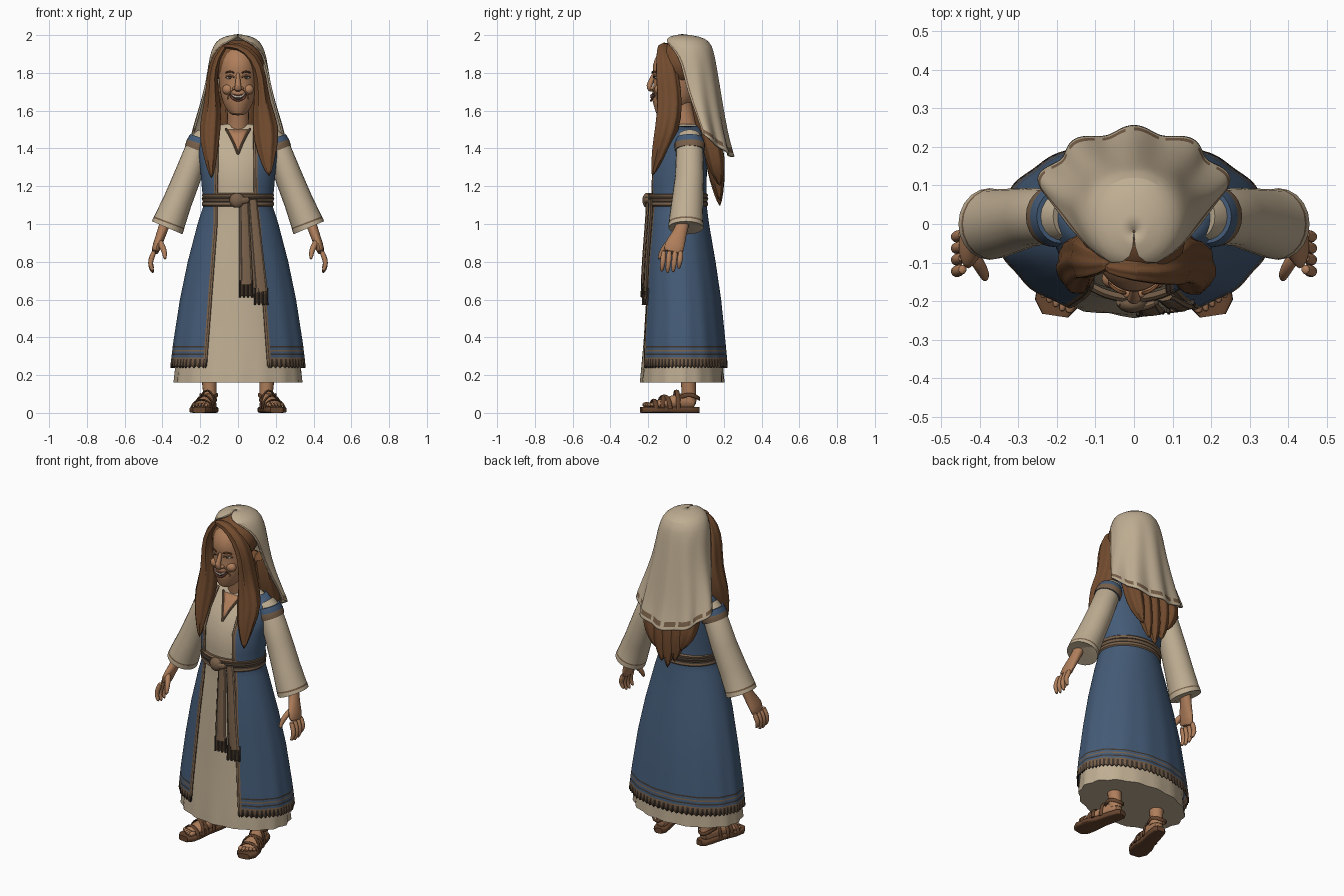
import bpy, bmesh, math
from mathutils import Vector as V
from math import sin, cos, pi, asin

COL = {"cream": (.52, .42, .29), "blue": (.058, .105, .185), "hair": (.17, .072, .028),
       "skin": (.43, .21, .105), "trim": (.19, .118, .068), "dark": (.05, .036, .027),
       "leather": (.13, .058, .027), "white": (.62, .54, .45), "lip": (.24, .085, .055)}
MAT = {}
for k, c in COL.items():
    MAT[k] = bpy.data.materials.new(k)
    MAT[k].diffuse_color = (*c, 1)


def build(name, rings, cols, closed=True, rule=None, thick=0, sub=0):
    """Skin a list of equal-length point rings; rule(i, j) picks the colour index."""
    cols = [cols] if isinstance(cols, str) else cols
    bm = bmesh.new()
    vs = [[bm.verts.new(p) for p in r] for r in rings]
    n = len(rings[0])
    for i in range(len(rings) - 1):
        for j in range(n if closed else n - 1):
            k = (j + 1) % n
            f = bm.faces.new((vs[i][j], vs[i][k], vs[i + 1][k], vs[i + 1][j]))
            f.material_index = rule(i, j) if rule else 0
    if closed:
        bm.faces.new(vs[0][::-1])
        bm.faces.new(vs[-1])
    bmesh.ops.recalc_face_normals(bm, faces=bm.faces)
    me = bpy.data.meshes.new(name)
    bm.to_mesh(me)
    bm.free()
    for c in cols:
        me.materials.append(MAT[c])
    ob = bpy.data.objects.new(name, me)
    bpy.context.collection.objects.link(ob)
    if sub:
        ob.modifiers.new("smooth", "SUBSURF").levels = sub
        ob.modifiers["smooth"].render_levels = sub
    if thick:
        m = ob.modifiers.new("cloth", "SOLIDIFY")
        m.thickness, m.offset = thick, 0
    return ob


def sweep(name, pts, rad, cols, n=12, ref=(0, 1, 0), ridge=0, k=6, ex=2, **kw):
    """Tube through pts with an elliptical (or squarer) section."""
    pts, rings = [V(p) for p in pts], []
    rad = [rad] * len(pts) if isinstance(rad[0], (int, float)) else rad
    for i, p in enumerate(pts):
        d = (pts[min(i + 1, len(pts) - 1)] - pts[max(i - 1, 0)]).normalized()
        u = (V(ref) - d * d.dot(V(ref))).normalized()
        w = d.cross(u)
        ring = []
        for j in range(n):
            a = 2 * pi * j / n
            m = 1 + ridge * cos(k * a)
            c, s = [math.copysign(abs(q) ** (2 / ex), q) for q in (cos(a), sin(a))]
            ring.append(p + u * rad[i][0] * m * c + w * rad[i][1] * m * s)
        rings.append(ring)
    return build(name, rings, cols, **kw)


def ball(name, c, r, col):
    rows = [(sin(pi * i / 10), cos(pi * i / 10)) for i in range(1, 10)]
    return build(name, [[V((c[0] + r[0] * s * cos(pi * j / 8), c[1] + r[1] * s * sin(pi * j / 8),
                            c[2] + r[2] * h)) for j in range(16)] for s, h in rows], col)


def at(prof, z):
    for a, b in zip(prof, prof[1:]):
        if z <= b[0]:
            t = max(0, (z - a[0]) / (b[0] - a[0]))
            return [p + (q - p) * t for p, q in zip(a[1:], b[1:])]
    return prof[-1][1:]


def ell(z, rx, cy, ry, n=64, fold=0, k=16):
    return [V((rx * (1 + fold * cos(k * t)) * sin(t), cy - ry * (1 + fold * cos(k * t)) * cos(t), z))
            for t in (2 * pi * j / n for j in range(n))]


def front(prof, x, z, off=0):
    rx, cy, ry = at(prof, z)
    return V((x, cy - ry * math.sqrt(max(.02, 1 - (x / rx) ** 2)) - off, z))


# Robe profiles: z, half width, centre y, half depth
coat = [(.25, .352, -.012, .23), (.37, .338, -.015, .222), (.6, .303, -.02, .203), (.8, .262, -.03, .183),
        (1.0, .21, -.04, .158), (1.1, .178, -.043, .148), (1.2, .188, -.045, .15), (1.32, .198, -.04, .147),
        (1.42, .215, -.01, .12), (1.48, .205, .015, .095), (1.515, .16, .02, .075)]
tunic = [(.16, .335, -.02, .22), (.25, .33, -.02, .215)] + \
        [(z, a - .012, c, b - .012) for z, a, c, b in coat[1:]] + [(1.53, .07, .015, .055)]
build("tunic", [ell(*r, fold=.02 if i == 0 else .005 if i == 1 else 0) for i, r in enumerate(tunic)], "cream")

# Open coat with trimmed edges, hem stripes and fringe
edge = [(.25, -.165, .155), (1.0, -.11, .1), (1.12, -.11, .085), (1.54, -.1, .08)]
zs = [.25, .285, .293, .305, .313, .325, .333, .345, .353, .365, .45, .6, .7, .8, .9, 1, 1.06,
      1.1, 1.2, 1.32, 1.42, 1.48, 1.515]
rings, NC = [], 120
for i, z in enumerate(zs):
    rx, cy, ry = at(coat, z)
    xl, xr = at(edge, z)
    t1, t2 = asin(xr / rx), 2 * pi + asin(xl / rx)
    e = [0, .009 / rx, .013 / rx, .022 / rx]
    ts = [t1 + q for q in e] + [t1 + e[3] + (t2 - t1 - 2 * e[3]) * j / NC for j in range(1, NC)] \
        + [t2 - q for q in e[::-1]]
    f = .012 * max(0, 1 - z)
    rings.append([V((rx * (1 + f * cos(15 * t)) * sin(t), cy - ry * (1 + f * cos(15 * t)) * cos(t),
                     z - (.012 * (j % 2) if i == 0 else 0))) for j, t in enumerate(ts)])


def coat_rule(i, j):
    if i == 0:
        return 1 + j % 2
    if j < 3 or j >= NC + 3:
        return 2 if j in (1, NC + 4) else 1
    return (0 if i % 2 == 0 else 1 if i in (1, 5) else 2) if i < 9 else 0


build("coat", rings, ["blue", "trim", "dark"], closed=False, rule=coat_rule, thick=.008)

# Neck opening
build("neck_skin", [[front(tunic, w * q, z, .005) for q in (-1, -.5, 0, .5, 1)]
                    for z, w in ((1.375, .003), (1.43, .02), (1.47, .038), (1.5, .055))],
      "skin", closed=False, thick=.004)
for s in (1, -1):
    sweep("collar_trim", [front(tunic, s * x, z, .006) for z, x in ((1.37, .0), (1.43, .024), (1.47, .044), (1.505, .065))],
          (.006, .006), "trim", n=8)

# Sash, knot and hanging tails
sz = [1.092, 1.1, 1.112, 1.12, 1.134, 1.142, 1.155, 1.163]
build("sash", [ell(z, .183 + b, -.043, .152 + b) for z, b in zip(sz, (0, .008, .008, .003, .01, .004, .008, 0))],
      ["trim", "dark"], rule=lambda i, j: int(i in (2, 4)))
ball("sash_knot", (-.005, -.205, 1.125), (.04, .026, .04), "trim")
sweep("sash_loop", [(-.05, -.2, 1.14), (.0, -.225, 1.12), (.07, -.2, 1.13)], (.02, .012), "trim", ref=(0, 0, 1), sub=1)
for x0, x1, zb in ((.03, .042, .68), (.075, .12, .64)):
    zz = [1.13 - (1.13 - zb) * i / 6 for i in range(7)]
    xs = [x0 + (x1 - x0) * i / 6 for i in range(7)]
    sweep("sash_tail", [front(tunic, x, z, .022) for x, z in zip(xs, zz)],
          [(.024 + .002 * i, .012) for i in range(7)], ["trim", "dark"], n=24, ref=(1, 0, 0),
          ridge=.05, k=8, rule=lambda i, j: int(j % 6 == 2))
    for q in range(-3, 4):
        x = x1 + q * .0105
        sweep("tail_fringe", [front(tunic, x, zb + .02, .024), front(tunic, x * 1.02, zb - .06 - .008 * (q % 2), .024)],
              (.006, .008), "dark" if q % 2 else "trim", n=6, ref=(1, 0, 0))

# Arms, hands, legs and sandals on both sides
for s in (1, -1):
    def M(pts):
        return [(s * p[0], p[1], p[2]) for p in pts]
    sweep("sleeve", M([(.17, .02, 1.47), (.2, .02, 1.43), (.268, .018, 1.25), (.32, .008, 1.12), (.36, 0, 1.02),
                       (.364, 0, 1.01), (.367, 0, 1.002), (.375, 0, .98), (.37, 0, .995), (.35, 0, 1.05)]),
          [(.055, .05), (.07, .066), (.076, .073), (.084, .077), (.09, .085), (.091, .086), (.092, .087), (.093, .088),
           (.084, .079), (.06, .055)], ["cream", "trim"], n=20, rule=lambda i, j: int(i == 5))
    sweep("armhole_band", M([(.19, .02, 1.455), (.2, .02, 1.425), (.207, .02, 1.405), (.213, .02, 1.39)]),
          [(.07, .066), (.08, .074), (.08, .074), (.078, .073)], ["blue", "trim"], n=24, rule=lambda i, j: int(i > 0))
    sweep("forearm_and_palm", M([(.365, 0, 1.07), (.395, -.022, .98), (.41, -.04, .935), (.428, -.06, .89), (.442, -.072, .84)]),
          [(.034, .03), (.034, .028), (.042, .026), (.055, .024), (.054, .02)], "skin", n=16, sub=1)
    for q in range(4):
        y, l = -.117 + .03 * q, (.008, 0, .004, .022)[q]
        sweep("finger", M([(.44, y, .865), (.462, y - .004, .81), (.465, y - .008, .775 + l), (.448, y - .012, .738 + l)]),
              [(.016, .015), (.015, .015), (.014, .013), (.009, .009)], "skin", n=10, sub=1)
    sweep("thumb", M([(.42, -.075, .915), (.4, -.11, .88), (.388, -.13, .85), (.386, -.145, .81)]),
          [(.018, .02), (.017, .017), (.015, .015), (.008, .008)], "skin", n=10, sub=1)
    # Leg, foot and toes
    sweep("leg", M([(.155, .01, .35), (.153, .01, .2), (.15, .015, .12), (.148, .015, .06)]),
          [(.05, .048), (.042, .042), (.038, .036), (.04, .036)], "skin", n=16)
    sweep("foot", M([(.143, .055, .05), (.15, .0, .065), (.17, -.08, .055), (.188, -.15, .044), (.198, -.195, .038)]),
          [(.03, .03), (.037, .05), (.04, .036), (.047, .024), (.047, .014)], "skin", n=16, ref=(1, 0, 0), sub=1)
    sweep("sole", M([(.138, .068, .016), (.141, .05, .016), (.153, .0, .016), (.172, -.08, .016), (.19, -.15, .016),
                     (.2, -.205, .016), (.205, -.238, .016)]),
          [(.022, .016), (.038, .016), (.043, .016), (.045, .016), (.058, .016), (.058, .016), (.034, .016)],
          "leather", n=20, ref=(1, 0, 0), ex=5)
    for q in range(5):
        o, l = -.038 + .019 * q, (.045, .045, .038, .03, .02)[q]
        bx, by, r = .196 + .97 * o, -.18 + .23 * o, .015 if q == 0 else .011
        sweep("toe", M([(bx, by, .042), (bx + .12 * l, by - .5 * l, .046), (bx + .24 * l, by - .97 * l, .04)]),
              [(r, r), (r, r), (r * .6, r * .7)], "skin", n=10, ref=(1, 0, 0), sub=1)
    for x, y, w, h, lean in ((.193, -.17, .054, .05, 0), (.18, -.115, .05, .072, .02), (.18, -.115, .05, .072, -.02),
                             (.163, -.05, .045, .098, .0)):
        arc = [pi * i / 10 for i in range(11)]
        sweep("strap", M([(x + w * cos(a), y + (.23 * w + lean) * cos(a), .02 + h * sin(a)) for a in arc]),
              (.012, .005), "leather", n=8, ref=(.23 * s, -.97, 0))
    sweep("heel_strap", M([(.155 + .045 * cos(a), .015 + .055 * sin(a), .075 + .02 * cos(a) ** 2) for a in
                           (-.9 + (pi + 1.8) * i / 14 for i in range(15))]), (.011, .005), "leather", n=8, ref=(0, 0, 1))

# Head and neck
head = [(1.575, .025, -.11, .03), (1.585, .045, -.1, .06), (1.61, .065, -.085, .08), (1.65, .083, -.07, .11),
        (1.7, .096, -.06, .118), (1.775, .103, -.05, .118), (1.81, .104, -.05, .13), (1.87, .102, -.045, .127),
        (1.92, .085, -.045, .092), (1.95, .05, -.045, .05)]
build("head", [ell(*r, n=32) for r in head], "skin", sub=1)
sweep("neck", [(0, .015, 1.44), (0, .0, 1.52), (0, -.035, 1.66)], [(.066, .07), (.055, .056), (.06, .06)], "skin", n=20)
sweep("nose", [(0, -.165, 1.805), (0, -.18, 1.765), (0, -.197, 1.73), (0, -.192, 1.712), (0, -.17, 1.708)],
      [(.012, .01), (.013, .012), (.018, .018), (.016, .02), (.01, .014)], "skin", sub=1)
for s in (1, -1):
    ball("nostril", (s * .018, -.178, 1.718), (.011, .014, .01), "skin")
    ball("cheek", (s * .052, -.142, 1.712), (.032, .026, .028), "skin")
    ball("eye", front(head, s * .043, 1.775, -.005), (.019, .012, .0085), "white")
    ball("iris", front(head, s * .042, 1.776, .004), (.008, .005, .008), "dark")
    for nm, z, r, c in (("eyelid", 1.781, .005, "skin"), ("lash", 1.777, .0025, "dark"), ("eyebrow", 1.802, .005, "hair")):
        sweep(nm, [front(head, s * x, z + dz, .006) for x, dz in ((.018, -.004), (.035, .006), (.052, .006), (.068, -.004))],
              (r, r), c, n=8, sub=1)
    sweep("smile_line", [front(head, s * x, z, .001) for x, z in ((.026, 1.715), (.05, 1.69), (.056, 1.66))],
          (.004, .004), "skin", n=8)
smile = (-.047, -.03, -.015, 0, .015, .03, .047)
for nm, z, lift, r, off, c in (("mouth", 1.668, 9, .011, .0, "dark"), ("teeth", 1.672, 9, .007, .006, "white"),
                               ("upper_lip", 1.681, 5, .005, .006, "lip"), ("lower_lip", 1.652, 15, .006, .006, "lip")):
    q = .82 if nm == "teeth" else 1
    sweep(nm, [front(head, x * q, z + lift * x * x, off) for x in smile], (.006, r), c, n=8, sub=1)

# Hair: cap, framing locks and long back locks
ball("hair_cap", (0, -.025, 1.85), (.137, .125, .128), "hair")
sweep("hair_right", [(-.085, -.105, 1.94), (0, -.12, 1.95), (.085, -.115, 1.885), (.122, -.1, 1.78), (.125, -.085, 1.64),
                     (.15, -.1, 1.5), (.152, -.145, 1.38), (.165, -.18, 1.25)],
      [(.02, .012), (.03, .022), (.045, .034), (.06, .03), (.065, .04), (.065, .075), (.04, .05), (.006, .01)],
      "hair", n=28, ridge=.09, k=7, sub=1)
sweep("hair_left", [(-.06, -.1, 1.955), (-.115, -.095, 1.89), (-.142, -.085, 1.78), (-.132, -.08, 1.64),
                    (-.152, -.1, 1.5), (-.148, -.145, 1.37), (-.14, -.175, 1.24)],
      [(.02, .012), (.045, .025), (.058, .025), (.062, .042), (.062, .06), (.04, .038), (.006, .008)],
      "hair", n=28, ridge=.09, k=7, sub=1)
for x, zb in ((-.13, 1.22), (-.07, 1.14), (0, 1.09), (.06, 1.12), (.125, 1.2)):
    sweep("hair_back", [(x * .8, .06, 1.75), (x, .1, 1.55), (x, .15, 1.38), (x * .9, .165, (1.38 + zb) / 2), (x * .65, .18, zb)],
          [(.05, .055), (.055, .055), (.05, .055), (.042, .045), (.006, .008)], "hair", n=24, ridge=.1, sub=1)

# Head veil: z, half width, centre y, half depth, half opening angle, back drop, fold
veil = [(2.0, .003, -.02, .003, 180, 0, 0), (1.99, .07, -.01, .08, 178, 0, 0), (1.965, .115, .0, .122, 152, 0, 0),
        (1.92, .138, .01, .13, 122, 0, 0), (1.85, .153, .015, .138, 106, 0, .01), (1.75, .168, .02, .15, 100, .01, .02),
        (1.65, .195, .035, .153, 93, .03, .03), (1.56, .225, .055, .155, 87, .08, .045),
        (1.515, .238, .065, .168, 84, .125, .055), (1.505, .24, .067, .17, 84, .13, .055), (1.49, .243, .07, .173, 84, .135, .055)]
rings = []
for z, rx, cy, ry, am, drop, f in veil:
    aa = [math.radians(am) * (j / 36 - 1) for j in range(73)]
    rings.append([V((rx * (1 + f * cos(10 * a)) * sin(a), cy + ry * (1 + f * cos(10 * a)) * cos(a),
                     z - drop * max(0, cos(a)))) for a in aa])
build("veil", rings, ["cream", "trim"], closed=False, thick=.01, sub=1,
      rule=lambda i, j: int((i == 8 and j % 9 < 7) or (i > 1 and j in (1, 70))))

# Smooth shading with sharp edges kept
for ob in bpy.data.objects:
    ob.select_set(True)
bpy.context.view_layer.objects.active = bpy.data.objects["tunic"]
bpy.ops.object.shade_smooth_by_angle(angle=math.radians(40))
